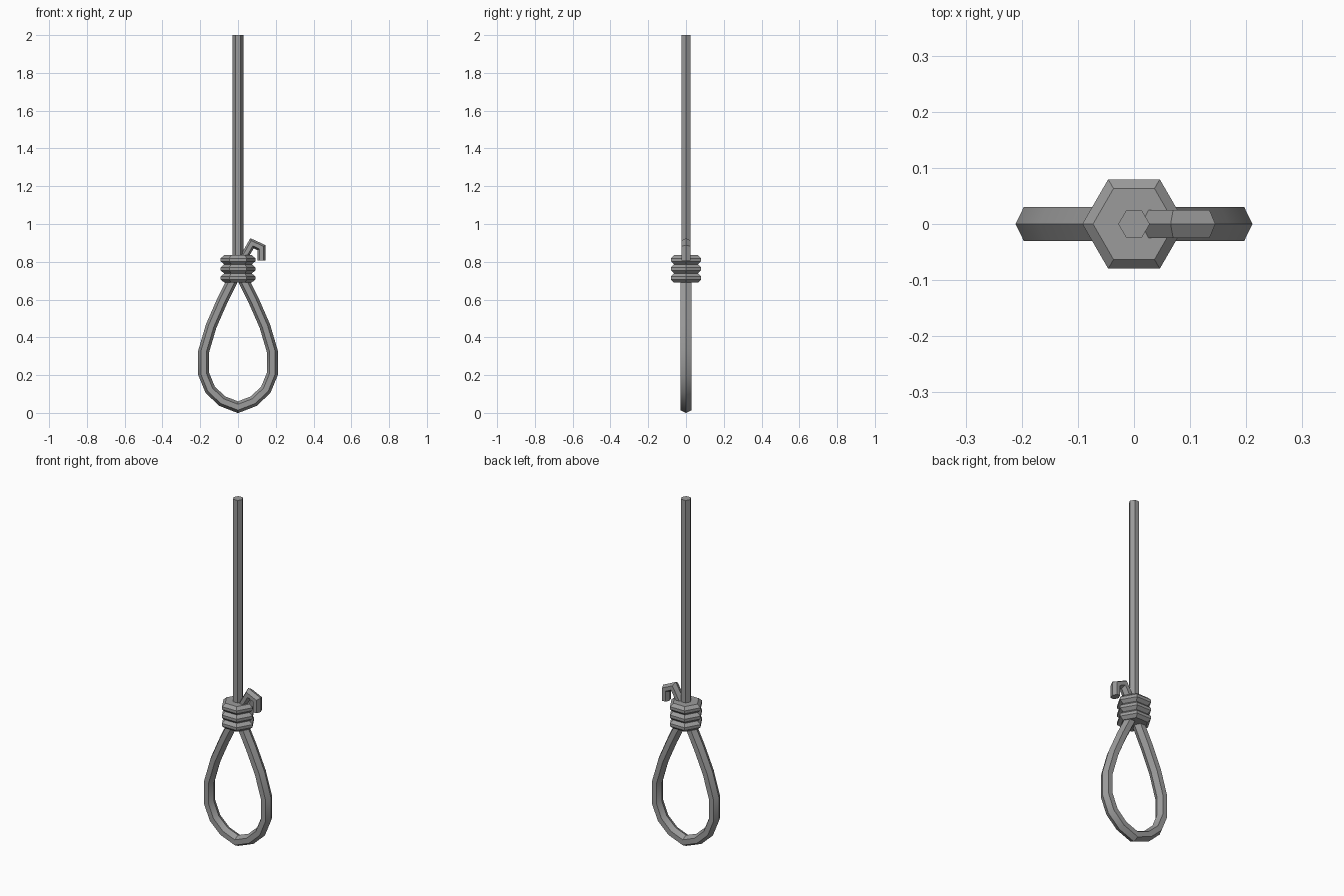
import bpy, bmesh, math
from mathutils import Vector

cube = bpy.data.objects.get("Cube")
if cube:
    bpy.data.objects.remove(cube, do_unlink=True)

GREY = (0.33, 0.33, 0.33, 1.0)
mat = bpy.data.materials.new("rope grey")
mat.diffuse_color = GREY
mat.use_nodes = True
mat.node_tree.nodes["Principled BSDF"].inputs["Base Color"].default_value = GREY

SIDES = 6
ANGLES = [2 * math.pi * i / SIDES for i in range(SIDES)]


def skin(name, rings):
    """Join successive six-point rings into a capped tube."""
    bm = bmesh.new()
    loops = [[bm.verts.new(p) for p in ring] for ring in rings]
    for a, b in zip(loops, loops[1:]):
        for i in range(SIDES):
            j = (i + 1) % SIDES
            bm.faces.new((a[i], a[j], b[j], b[i]))
    bm.faces.new(loops[0])
    bm.faces.new(loops[-1])
    bmesh.ops.recalc_face_normals(bm, faces=bm.faces)
    mesh = bpy.data.meshes.new(name)
    bm.to_mesh(mesh)
    bm.free()
    mesh.materials.append(mat)
    obj = bpy.data.objects.new(name, mesh)
    bpy.context.collection.objects.link(obj)
    bpy.ops.object.select_all(action='DESELECT')
    obj.select_set(True)
    bpy.context.view_layer.objects.active = obj
    bpy.ops.object.shade_smooth_by_angle(angle=math.radians(32))
    return obj


def lathe(name, profile):
    """Hexagonal rings of (radius, height) about the z axis."""
    return skin(name, [[(r * math.cos(a), r * math.sin(a), z) for a in ANGLES]
                       for r, z in profile])


def sweep(name, path, half_width, half_depth):
    """Hexagonal rope along an (x, z) path, mitred at each bend."""
    pts = [Vector((x, 0, z)) for x, z in path]
    dirs = [(b - a).normalized() for a, b in zip(pts, pts[1:])]
    rings = []
    for i, p in enumerate(pts):
        before, after = dirs[max(i - 1, 0)], dirs[min(i, len(dirs) - 1)]
        t = (before + after).normalized()
        side = Vector((t.z, 0, -t.x)) * half_width / t.dot(before)
        rings.append([p + side * math.cos(a)
                      + Vector((0, half_depth * math.sin(a) / math.sin(math.pi / 3), 0))
                      for a in ANGLES])
    return skin(name, rings)


# Straight hanging rope
lathe("hanging_rope", [(0.028, 0.75), (0.028, 2.0)])

# Three stacked coils
profile = [(0.073, 0.69)]
for i in range(3):
    z = 0.69 + i * 0.0483
    profile += [(0.092, z + 0.016), (0.092, z + 0.032), (0.073, z + 0.0483)]
lathe("coiled_knot", profile)

# Teardrop loop, one half mirrored to the other
half = [(0.012, 0.75), (0.035, 0.69), (0.085, 0.59), (0.142, 0.46),
        (0.182, 0.325), (0.182, 0.207), (0.147, 0.122), (0.083, 0.062)]
sweep("rope_loop", half + [(0, 0.03)] + [(-x, z) for x, z in reversed(half)],
      0.029, 0.03)

# Short bent tail above the knot
sweep("rope_tail", [(0.012, 0.79), (0.074, 0.898), (0.124, 0.875), (0.124, 0.808)],
      0.021, 0.025)
